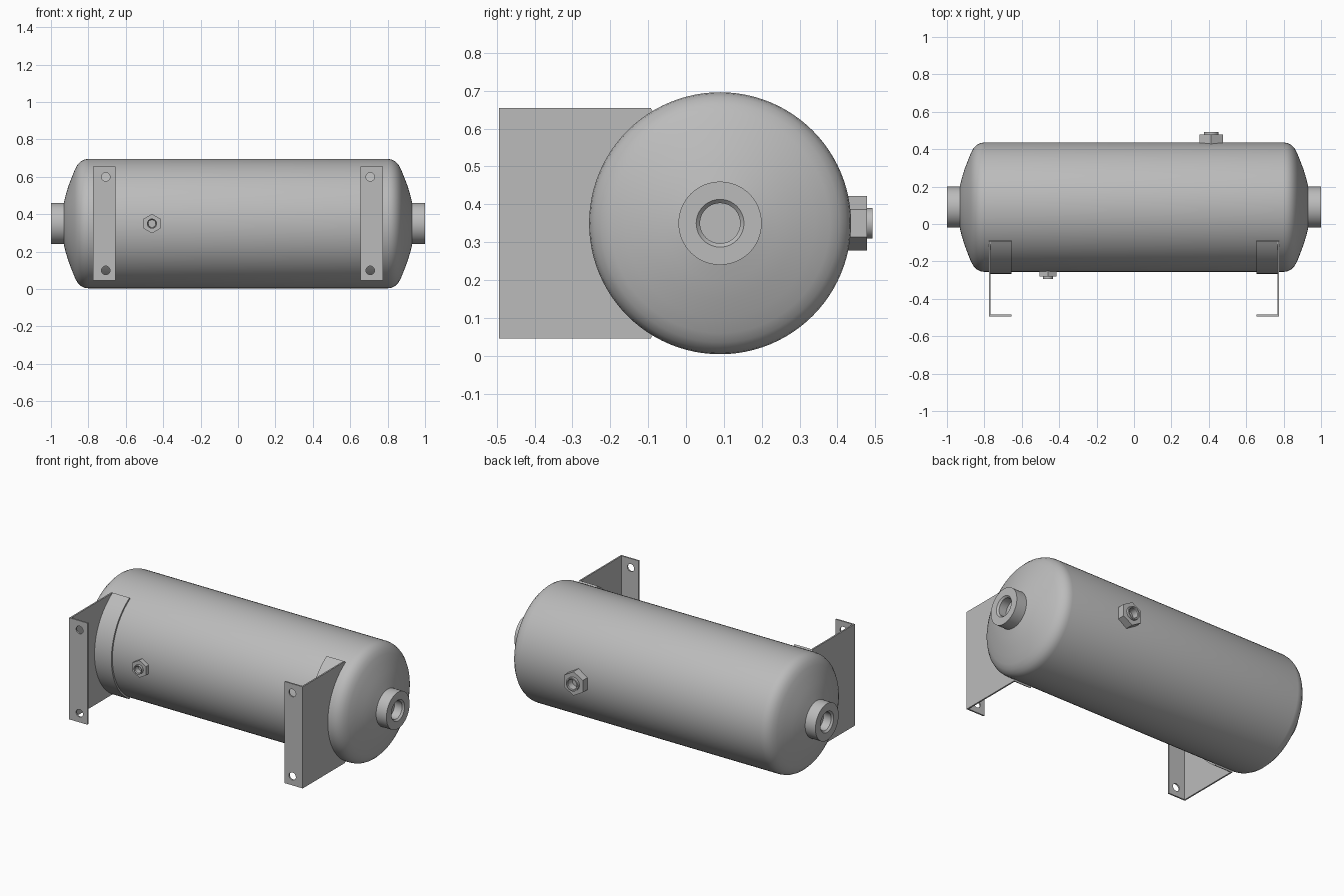
import bpy, bmesh
from math import sin, cos, pi, asin, sqrt
from mathutils import Vector, Matrix

cube = bpy.data.objects.get("Cube")
if cube:
    bpy.data.objects.remove(cube, do_unlink=True)

grey = bpy.data.materials.new("plain_grey")
grey.use_nodes = True
COLOUR = (0.5, 0.5, 0.5, 1)
grey.diffuse_color = COLOUR
grey.node_tree.nodes["Principled BSDF"].inputs["Base Color"].default_value = COLOUR

CY, CZ, R = 0.09, 0.35, 0.346      # tank axis and radius


def finish(name, bm, smooth=None):
    bmesh.ops.recalc_face_normals(bm, faces=bm.faces)
    mesh = bpy.data.meshes.new(name)
    bm.to_mesh(mesh)
    bm.free()
    ob = bpy.data.objects.new(name, mesh)
    bpy.context.collection.objects.link(ob)
    mesh.materials.append(grey)
    bpy.ops.object.select_all(action='DESELECT')
    bpy.context.view_layer.objects.active = ob
    ob.select_set(True)
    if smooth:
        bpy.ops.object.shade_smooth_by_angle(angle=smooth)
    return ob


def lathe(name, profile, origin, direction, sides=64, smooth=0.5):
    """Turn (radius, height) points about an axis through origin."""
    bm = bmesh.new()
    rings = []
    for r, h in profile:
        if r == 0:
            rings.append([bm.verts.new((0, 0, h))] * sides)
        else:
            angles = [pi / 2 + 2 * pi * i / sides for i in range(sides)]
            rings.append([bm.verts.new((r * cos(a), r * sin(a), h)) for a in angles])
    for lo, hi in zip(rings, rings[1:]):
        for i in range(sides):
            j = (i + 1) % sides
            bm.faces.new(dict.fromkeys((lo[i], lo[j], hi[j], hi[i])))
    turn = Vector(direction).to_track_quat('Z', 'Y').to_matrix().to_4x4()
    bm.transform(Matrix.Translation(origin) @ turn)
    return finish(name, bm, smooth)


def bored(outer, bottom, top, hole, chamfer, floor):
    """Profile of a round collar with a chamfered blind bore."""
    return [(outer, bottom), (outer, top), (hole + chamfer, top),
            (hole, top - chamfer), (hole, floor), (0, floor)]


# Tank shell with dished ends
dome = [(R, 0.8), (0.343, 0.82), (0.333, 0.84), (0.315, 0.858), (0.29, 0.872),
        (0.25, 0.888), (0.2, 0.907), (0.15, 0.922), (0.1, 0.934)]
shell = [(r, -h) for r, h in reversed(dome)] + dome
lathe("tank_shell", shell, (0, CY, CZ), (1, 0, 0), 96)

# End bushings
for side, label in ((1, "left"), (-1, "right")):
    lathe(label + "_end_bushing", bored(0.11, 0.9, 1.0, 0.053, 0.01, 0.94),
          (0, CY, CZ), (side, 0, 0))

# Hexagonal ports on the front and back
for label, x, d, hexr, h0, h1, top, collar, hole in (
        ("front", -0.46, -1, 0.052, 0.33, 0.37, 0.385, 0.027, 0.02),
        ("back", 0.413, 1, 0.072, 0.338, 0.388, 0.403, 0.04, 0.029)):
    origin = (x, CY, CZ)
    lathe(label + "_port_hex", [(hexr, h0), (hexr, h1), (collar, h1)],
          origin, (0, d, 0), 6, None)
    lathe(label + "_port_collar", bored(collar, h0, top, hole, 0.004, h0 + 0.02),
          origin, (0, d, 0), 32)

# Mounting brackets, built on +x and mirrored
X0, X1, T, FRONT, HALF = 0.655, 0.776, 0.009, -0.494, 0.305
SADDLE_R = R + 0.01
limit = asin(HALF / SADDLE_R)
arc = [limit * (i / 16 - 1) for i in range(33)]


def on_arc(r):
    return [(CY - r * cos(a), CZ + r * sin(a)) for a in arc]


def strip(name, edge_a, edge_b, x0, x1, smooth=None):
    """Slab between two (y, z) edges, extruded along x."""
    bm = bmesh.new()
    a = [bm.verts.new((x0, *p)) for p in edge_a]
    b = [bm.verts.new((x0, *p)) for p in edge_b]
    for i in range(len(a) - 1):
        bm.faces.new((a[i], a[i + 1], b[i + 1], b[i]))
    out = bmesh.ops.extrude_face_region(bm, geom=bm.faces[:])
    verts = [v for v in out["geom"] if isinstance(v, bmesh.types.BMVert)]
    bmesh.ops.translate(bm, verts=verts, vec=(x1 - x0, 0, 0))
    return finish(name, bm, smooth)


outer = on_arc(SADDLE_R)
saddle = strip("bracket_saddles", on_arc(R - 0.003), outer, X0, X1, 0.5)
web = strip("bracket_webs", [(FRONT, z) for y, z in outer], outer, X1 - T, X1)
flange = strip("bracket_flanges", [(FRONT, CZ - HALF), (FRONT, CZ + HALF)],
               [(FRONT + T, CZ - HALF), (FRONT + T, CZ + HALF)], X0, X1)

# Bolt holes through the flanges
for z in (CZ - 0.25, CZ + 0.25):
    cutter = lathe("hole_cutter", [(0, -0.05), (0.023, -0.05), (0.023, 0.05), (0, 0.05)],
                   (0.707, FRONT, z), (0, 1, 0), 32)
    cutter.hide_render = True
    bpy.context.view_layer.objects.active = flange
    cut = flange.modifiers.new("bolt_hole", 'BOOLEAN')
    cut.object = cutter
    cut.solver = 'EXACT'
    bpy.ops.object.modifier_apply(modifier=cut.name)
    bpy.data.objects.remove(cutter, do_unlink=True)

for part in (saddle, web, flange):
    part.modifiers.new("other_side", 'MIRROR')
